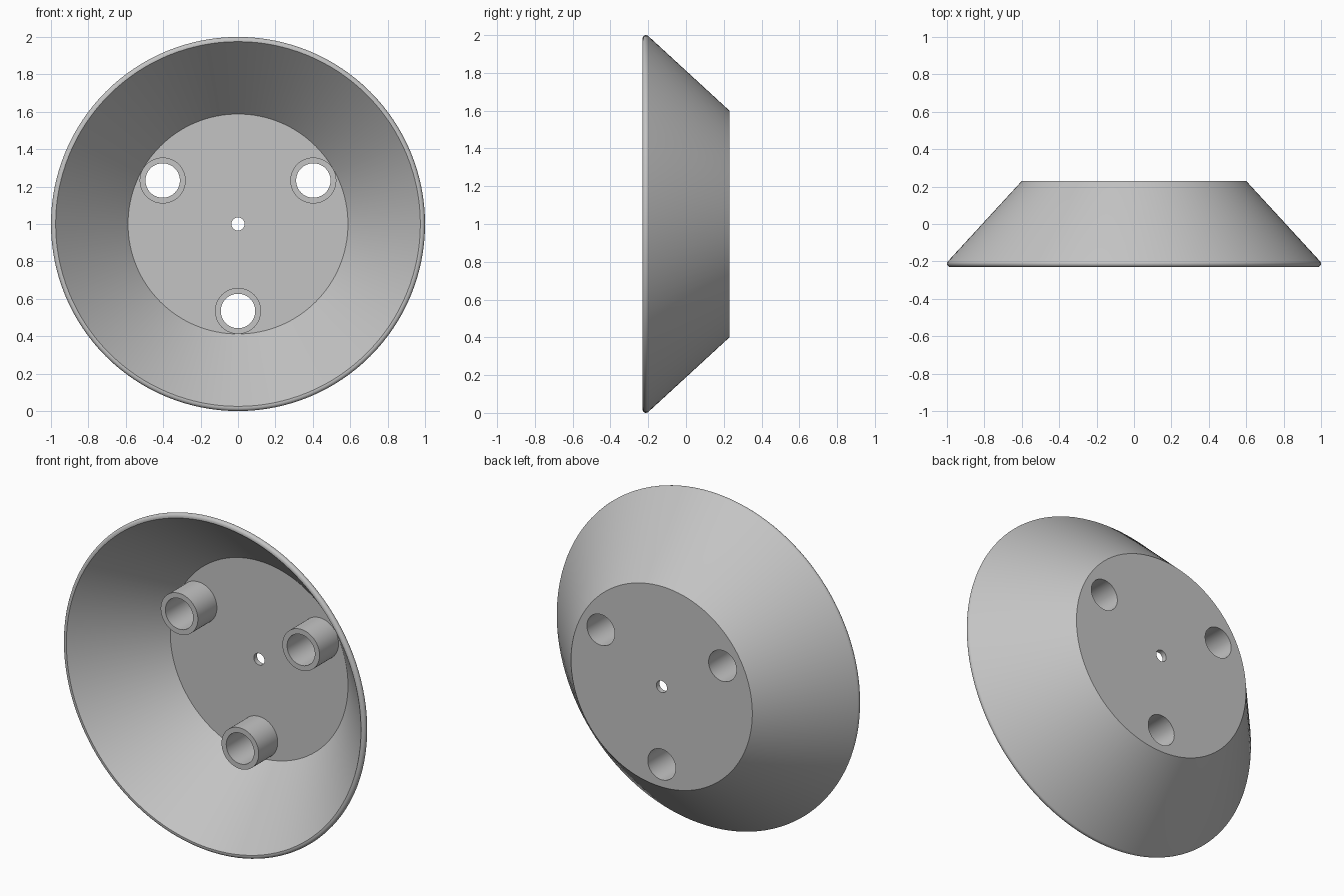
import bpy, bmesh
from math import cos, sin, pi, radians
from mathutils import Matrix, Vector

cube = bpy.data.objects.get("Cube")
if cube:
    bpy.data.objects.remove(cube, do_unlink=True)

# Single grey material
grey = bpy.data.materials.new("plain_grey")
grey.use_nodes = True
colour = (0.55, 0.55, 0.55, 1)
grey.diffuse_color = colour
grey.node_tree.nodes["Principled BSDF"].inputs["Base Color"].default_value = colour

# Main dimensions
CENTRE_Z = 1.0
FRONT, BACK, FLOOR = -0.23, 0.23, 0.20
BOSS_FRONT, BOSS_R, BORE_R, BOSS_RING = 0.02, 0.123, 0.092, 0.465


def lathe(name, profile, x=0, z=CENTRE_Z, steps=64, closed=True):
    """Spin (radius, y) points around an axis parallel to y."""
    bm = bmesh.new()
    verts = [bm.verts.new((r, y, 0)) for r, y in profile]
    pairs = list(zip(verts, verts[1:]))
    if closed:
        pairs.append((verts[-1], verts[0]))
    edges = [bm.edges.new(p) for p in pairs]
    bmesh.ops.spin(bm, geom=verts + edges, cent=(0, 0, 0), axis=(0, 1, 0),
                   angle=2 * pi, steps=steps, use_merge=True)
    bmesh.ops.remove_doubles(bm, verts=bm.verts, dist=1e-5)
    bmesh.ops.recalc_face_normals(bm, faces=bm.faces)
    bmesh.ops.translate(bm, verts=bm.verts, vec=(x, 0, z))
    mesh = bpy.data.meshes.new(name)
    bm.to_mesh(mesh)
    bm.free()
    mesh.materials.append(grey)
    obj = bpy.data.objects.new(name, mesh)
    bpy.context.collection.objects.link(obj)
    return obj


def activate(obj):
    bpy.ops.object.select_all(action='DESELECT')
    obj.select_set(True)
    bpy.context.view_layer.objects.active = obj


# Flared dish with a rounded rim and a small centre hole
rim_r = 0.018
rim = [(1 - rim_r + rim_r * cos(a), FRONT + rim_r + rim_r * sin(a))
       for a in (radians(-90 + 22 * i) for i in range(7))]
dish = lathe("dish", [(0.035, FLOOR), (0.588, FLOOR), (0.975, FRONT)] + rim
             + [(0.6, BACK), (0.035, BACK)], steps=128)

# Three hollow bosses, with matching holes through the floor
parts = [dish]
for name, deg in (("lower_boss", -90), ("left_boss", 30), ("right_boss", 150)):
    x = BOSS_RING * cos(radians(deg))
    z = CENTRE_Z + BOSS_RING * sin(radians(deg))
    parts.append(lathe(name, [(BOSS_R, FLOOR), (BOSS_R, BOSS_FRONT),
                              (BORE_R, BOSS_FRONT), (BORE_R, FLOOR)], x, z, closed=False))

    bm = bmesh.new()
    place = Matrix.Translation(Vector((x, FLOOR, z))) @ Matrix.Rotation(pi / 2, 4, 'X')
    bmesh.ops.create_cone(bm, cap_ends=True, segments=64, radius1=BORE_R,
                          radius2=BORE_R, depth=0.2, matrix=place)
    cutter_mesh = bpy.data.meshes.new("hole_cutter")
    bm.to_mesh(cutter_mesh)
    bm.free()
    cutter_mesh.materials.append(grey)
    cutter = bpy.data.objects.new("hole_cutter", cutter_mesh)
    cutter.hide_render = True
    bpy.context.collection.objects.link(cutter)

    activate(dish)
    cut = dish.modifiers.new("bore", 'BOOLEAN')
    cut.operation = 'DIFFERENCE'
    cut.solver = 'EXACT'
    cut.object = cutter
    bpy.ops.object.modifier_apply(modifier=cut.name)
    bpy.data.objects.remove(cutter, do_unlink=True)

# Smooth the round surfaces and keep the edges crisp
for part in parts:
    activate(part)
    bpy.ops.object.shade_smooth_by_angle(angle=radians(30))
